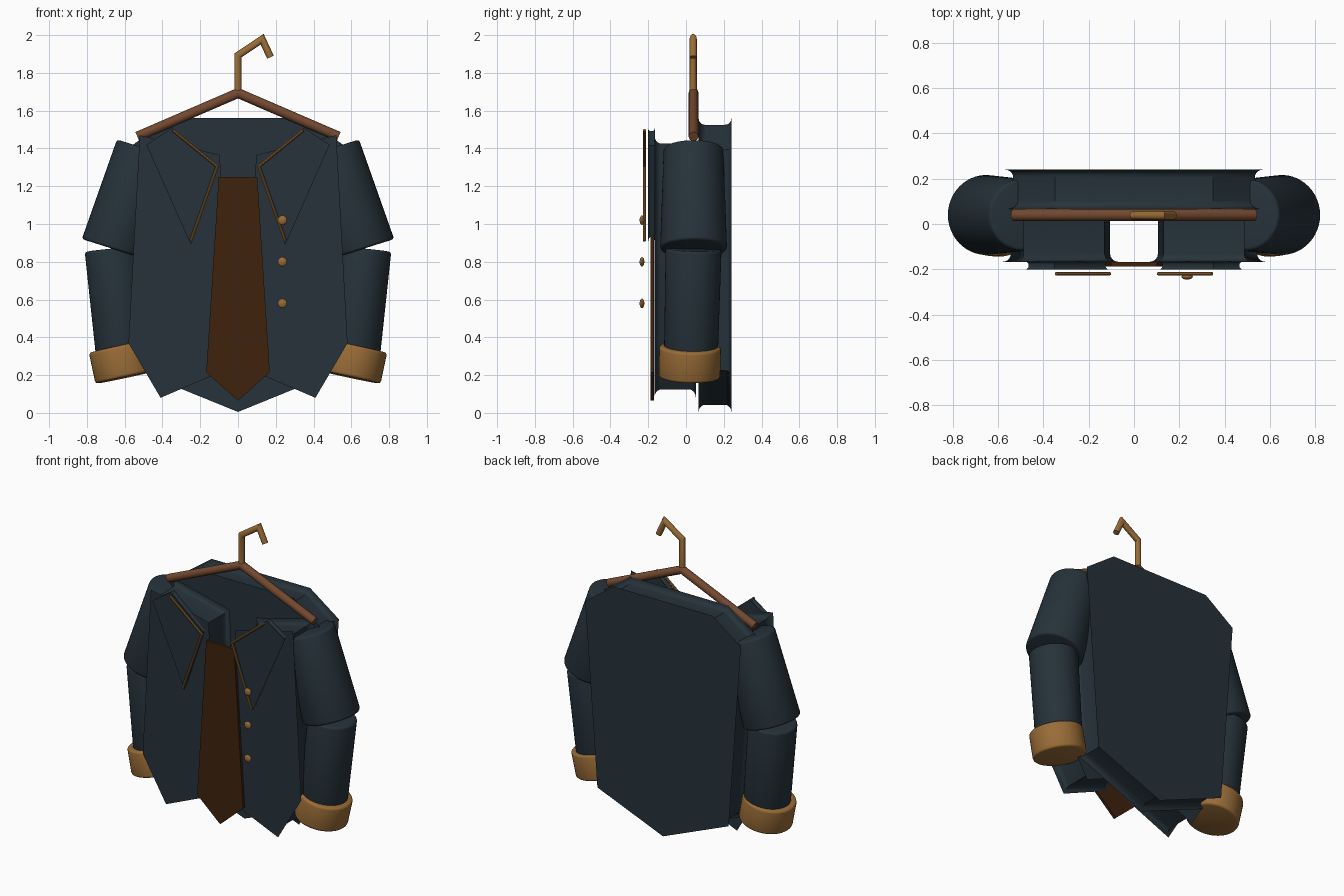
import bpy, bmesh, math
from mathutils import Vector

if "Cube" in bpy.data.objects:
    bpy.data.objects.remove(bpy.data.objects["Cube"])


def material(name, rgb):
    m = bpy.data.materials.new(name)
    m.diffuse_color = (*rgb, 1)
    m.use_nodes = True
    m.node_tree.nodes["Principled BSDF"].inputs["Base Color"].default_value = m.diffuse_color
    return m


NAVY = material("navy cloth", (0.019, 0.032, 0.042))
TIE = material("dark brown", (0.050, 0.016, 0.004))
WOOD = material("reddish wood", (0.17, 0.065, 0.028))
GOLD = material("antique gold", (0.32, 0.15, 0.038))


def finish(name, bm, mat, smooth=True):
    bmesh.ops.recalc_face_normals(bm, faces=bm.faces)
    me = bpy.data.meshes.new(name)
    bm.to_mesh(me)
    bm.free()
    for p in me.polygons:
        p.use_smooth = smooth
    if smooth:
        me.set_sharp_from_angle(angle=math.radians(35))
    me.materials.append(mat)
    ob = bpy.data.objects.new(name, me)
    bpy.context.collection.objects.link(ob)
    return ob


def inset(pts, d):
    """Move a clockwise outline inward by d with mitred corners."""
    out = []
    n = len(pts)
    for i in range(n):
        p = Vector(pts[i])
        a = (p - Vector(pts[i - 1])).normalized()
        b = (Vector(pts[(i + 1) % n]) - p).normalized()
        na, nb = Vector((a.y, -a.x)), Vector((b.y, -b.x))
        out.append(p + (na + nb) * (d / (1 + na.dot(nb))))
    return out


def panel(name, pts, y0, y1, r, mat, mirror=1, steps=5):
    """Cloth slab between y0 and y1 whose rim is hollowed by radius r."""
    rings = [(0, y0), (0, y1)]
    if r:
        arc = [i / steps * math.pi / 2 for i in range(steps + 1)]
        rings = [(r * math.sin(t), y0 + r * (1 - math.cos(t))) for t in arc]
        rings += [(d, y0 + y1 - y) for d, y in reversed(rings)]
    bm = bmesh.new()
    loops = [[bm.verts.new((mirror * p[0], y, p[1])) for p in inset(pts, d)]
             for d, y in rings]
    n = len(pts)
    for a, b in zip(loops, loops[1:]):
        for i in range(n):
            j = (i + 1) % n
            bm.faces.new((a[i], a[j], b[j], b[i]))
    bm.faces.new(loops[0])
    bm.faces.new(loops[-1])
    return finish(name, bm, mat)


def tapered(name, top, bottom, r_top, r_bottom, mat, edge=0.015):
    """Rounded-edge tapered cylinder between two points."""
    top, bottom = Vector(top), Vector(bottom)
    axis = top - bottom
    bm = bmesh.new()
    bmesh.ops.create_cone(bm, cap_ends=True, segments=48, radius1=r_bottom,
                          radius2=r_top, depth=axis.length)
    rims = [e for e in bm.edges if abs(e.verts[0].co.z - e.verts[1].co.z) < 1e-5]
    bmesh.ops.bevel(bm, geom=rims, offset=edge, segments=3, profile=0.5,
                    affect='EDGES')
    rot = Vector((0, 0, 1)).rotation_difference(axis.normalized())
    bmesh.ops.transform(bm, verts=bm.verts,
                        matrix=rot.to_matrix().to_4x4())
    bmesh.ops.translate(bm, verts=bm.verts, vec=(top + bottom) / 2)
    return finish(name, bm, mat)


def tube(name, pts, y, r, mat, sides=16):
    """Round rod along an x-z path with mitred corners."""
    path = [Vector((x, 0, z)) for x, z in pts]
    bm = bmesh.new()
    loops = []
    for i, p in enumerate(path):
        a = (p - path[i - 1]).normalized() if i else None
        b = (path[i + 1] - p).normalized() if i < len(path) - 1 else None
        a, b = a or b, b or a
        t = (a + b).normalized()
        side = Vector((t.z, 0, -t.x)) / t.dot(a)
        loops.append([bm.verts.new(p + Vector((0, y, 0))
                                   + side * r * math.cos(k * math.tau / sides)
                                   + Vector((0, r * math.sin(k * math.tau / sides), 0)))
                      for k in range(sides)])
    for a, b in zip(loops, loops[1:]):
        for k in range(sides):
            j = (k + 1) % sides
            bm.faces.new((a[k], a[j], b[j], b[k]))
    bm.faces.new(loops[0])
    bm.faces.new(loops[-1])
    return finish(name, bm, mat)


# Jacket back
panel("jacket_back",
      [(-0.36, 1.56), (0.36, 1.56), (0.57, 1.41), (0.48, 0.20), (0, 0.005),
       (-0.48, 0.20), (-0.57, 1.41)], 0.067, 0.24, 0.035, NAVY)

# Front halves, lapels, trims and sleeves, mirrored left and right
FRONT = [(-0.52, 1.47), (-0.095, 1.365), (-0.07, 0.225), (-0.41, 0.08),
         (-0.58, 0.37)]
LAPEL = [(-0.485, 1.42), (-0.35, 1.51), (-0.108, 1.305), (-0.25, 0.89)]
for side, s in (("left", -1), ("right", 1)):
    panel(side + "_front", FRONT, -0.167, 0.052, 0.035, NAVY, -s)
    panel(side + "_lapel", LAPEL, -0.202, -0.165, 0.015, NAVY, -s)
    tube(side + "_lapel_trim",
         [(s * 0.345, 1.497), (s * 0.11, 1.305), (s * 0.25, 0.91)],
         -0.22, 0.008, GOLD, 10)
    tapered(side + "_upper_sleeve", (s * 0.49, 0.04, 1.40),
            (s * 0.658, 0.04, 0.867), 0.158, 0.177, NAVY)
    tapered(side + "_lower_sleeve", (s * 0.664, 0.04, 0.867),
            (s * 0.605, 0.025, 0.26), 0.148, 0.142, NAVY)
    tapered(side + "_cuff", (s * 0.63, 0.022, 0.352),
            (s * 0.595, 0.018, 0.188), 0.163, 0.163, GOLD)

# Necktie
panel("necktie", [(-0.102, 1.25), (0.102, 1.25), (0.168, 0.215), (0, 0.065),
                  (-0.168, 0.215)], -0.187, -0.169, 0, TIE)

# Buttons
for i, z in enumerate((1.02, 0.80, 0.58)):
    bm = bmesh.new()
    bmesh.ops.create_uvsphere(bm, u_segments=16, v_segments=10, radius=0.025)
    bmesh.ops.scale(bm, verts=bm.verts, vec=(1, 0.5, 1))
    bmesh.ops.translate(bm, verts=bm.verts, vec=(0.235, -0.233, z))
    finish("button_%d" % (i + 1), bm, GOLD)

# Hanger
tube("hanger_bar", [(-0.533, 1.463), (0, 1.693), (0.533, 1.463)], 0.04, 0.026, WOOD)
tube("hanger_hook", [(0, 1.70), (0, 1.893), (0.128, 1.978), (0.172, 1.883)],
     0.038, 0.019, GOLD)
